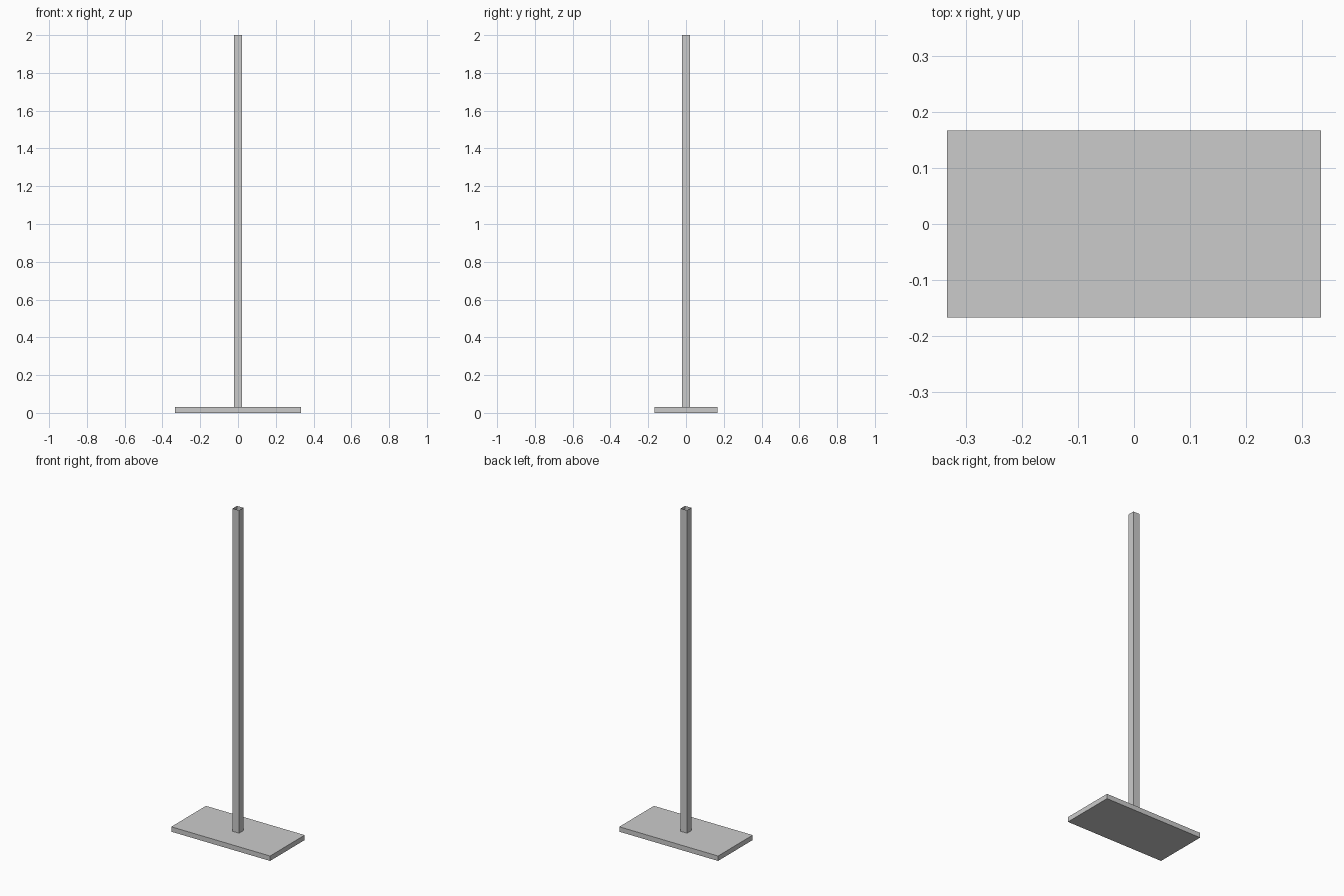
import bpy, bmesh
from mathutils import Matrix, Vector

if "Cube" in bpy.data.objects:
    bpy.data.objects.remove(bpy.data.objects["Cube"])


def box(name, size, z0, open_top=False):
    """Box centred on x and y, standing on z0."""
    bm = bmesh.new()
    bmesh.ops.create_cube(bm, size=1)
    bmesh.ops.transform(bm, matrix=Matrix.Diagonal((*size, 1)), verts=bm.verts)
    bmesh.ops.translate(bm, vec=Vector((0, 0, z0 + size[2] / 2)), verts=bm.verts)
    if open_top:
        top = [f for f in bm.faces if f.normal.z > 0.9]
        bmesh.ops.delete(bm, geom=top, context='FACES_ONLY')
    mesh = bpy.data.meshes.new(name)
    bm.to_mesh(mesh)
    bm.free()
    obj = bpy.data.objects.new(name, mesh)
    bpy.context.collection.objects.link(obj)
    return obj


BASE_H = 0.03

# Flat rectangular foot plate
box("base_plate", (0.667, 0.334, BASE_H), 0)

# Thin square tube post, open at the top
box("post", (0.044, 0.042, 2.0 - BASE_H), BASE_H, open_top=True)
